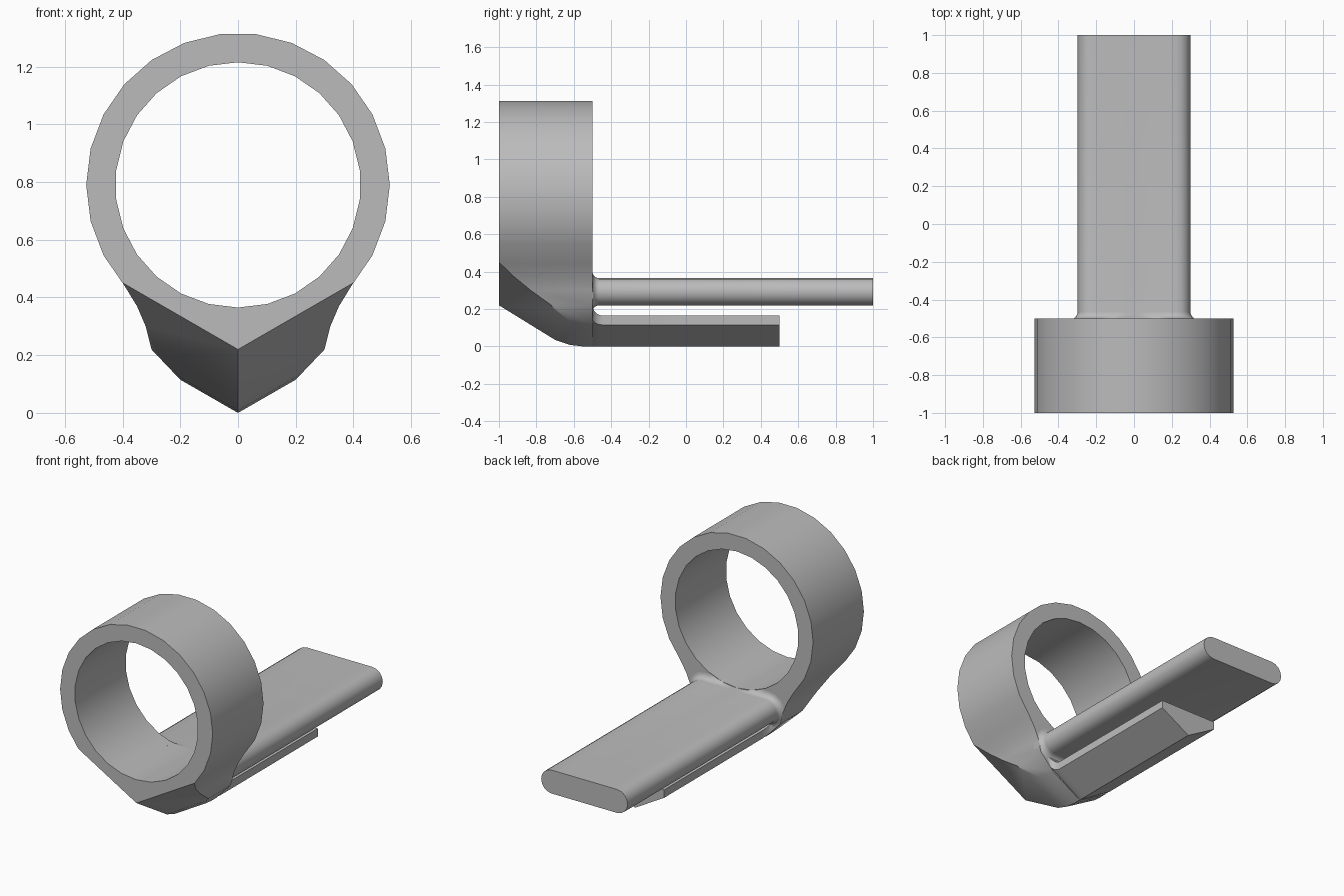
import bpy, bmesh
from math import sin, cos, pi, sqrt, radians
from mathutils import Vector

cube = bpy.data.objects.get("Cube")
if cube:
    bpy.data.objects.remove(cube, do_unlink=True)

grey = bpy.data.materials.new("plain_grey")
grey.use_nodes = True
colour = (0.5, 0.5, 0.5, 1)
grey.diffuse_color = colour
grey.node_tree.nodes["Principled BSDF"].inputs["Base Color"].default_value = colour

SLOPE = 0.577                    # slope of the V-shaped underside
CZ, OUTER, HOLE = 0.79, 0.526, 0.425
SIDES = 26
STEP = 2 * pi / SIDES
NECK = [(0.35, 0.37), (0.32, 0.30), (0.30, 0.22), (0.20, 0.115)]


def make_object(name, bm):
    bmesh.ops.recalc_face_normals(bm, faces=bm.faces)
    mesh = bpy.data.meshes.new(name)
    bm.to_mesh(mesh)
    bm.free()
    mesh.materials.append(grey)
    ob = bpy.data.objects.new(name, mesh)
    bpy.context.collection.objects.link(ob)
    return ob


def smooth(ob):
    bpy.ops.object.select_all(action='DESELECT')
    ob.select_set(True)
    bpy.context.view_layer.objects.active = ob
    bpy.ops.object.shade_smooth_by_angle(angle=radians(30))


def loft(sections):
    """Skin a list of (y, [(x, z), ...]) sections and cap both ends."""
    bm = bmesh.new()
    rings = [[bm.verts.new((x, y, z)) for x, z in pts] for y, pts in sections]
    for a, b in zip(rings, rings[1:]):
        for i in range(len(a)):
            j = (i + 1) % len(a)
            bm.faces.new((a[i], a[j], b[j], b[i]))
    bm.faces.new(rings[0])
    bm.faces.new(rings[-1])
    return bm


def mirrored(half):
    """Close a right-hand profile that runs from x=0 to x=0."""
    return half + [(-x, z) for x, z in reversed(half) if x > 1e-6]


# Ring and neck: one outline, with the chamfered keel sliced off underneath
half = [(OUTER * sin((k + 0.5) * STEP), CZ + OUTER * cos((k + 0.5) * STEP))
        for k in range(10)]
outline = mirrored(half + NECK + [(0, 0)])
bm = loft([(-1, outline), (-0.5, outline)])
keel = [(-1, 0.22), (-0.7, 0.035), (-0.62, 0.008), (-0.55, 0)]
for (y0, z0), (y1, z1) in zip(keel, keel[1:]):
    for side in (-1, 1):
        normal = Vector((side * SLOPE, (z1 - z0) / (y1 - y0), -1))
        cut = bmesh.ops.bisect_plane(
            bm, geom=bm.verts[:] + bm.edges[:] + bm.faces[:], dist=1e-5,
            plane_co=(0, y0, z0), plane_no=normal.normalized(), clear_outer=True)
        rim = [e for e in bm.edges if e.is_boundary]
        if rim:
            bmesh.ops.holes_fill(bm, edges=rim)
body = make_object("ring_body", bm)

# Bore the finger hole through the ring
circle = [(HOLE * sin(k * STEP), CZ + HOLE * cos(k * STEP)) for k in range(SIDES)]
cutter = make_object("hole_cutter", loft([(-1.2, circle), (-0.3, circle)]))
cutter.hide_render = True
mod = body.modifiers.new("hole", 'BOOLEAN')
mod.operation, mod.solver, mod.object = 'DIFFERENCE', 'EXACT', cutter
bpy.context.view_layer.update()
bored = bpy.data.meshes.new_from_object(
    body.evaluated_get(bpy.context.evaluated_depsgraph_get()))
body.modifiers.clear()
body.data = bored
bpy.data.objects.remove(cutter, do_unlink=True)
smooth(body)


def neck_width(z):
    pts = [half[-1]] + NECK
    for (xa, za), (xb, zb) in zip(pts, pts[1:]):
        if zb <= z <= za:
            return xb + (xa - xb) * (z - zb) / (za - zb)
    return z / SLOPE if z < 0.2 else half[-1][0]


def fit(x, z):
    """Keep a flared point within the neck and below the hole."""
    x = max(-neck_width(z), min(neck_width(z), x))
    return x, min(z, CZ - sqrt(HOLE ** 2 - x * x))


def flares(radius, steps=6):
    """Fillet offsets along y, starting inside the body."""
    yield -0.55, radius
    for i in range(steps + 1):
        a = i / steps * pi / 2
        yield -0.5 + radius * (1 - cos(a)), radius * (1 - sin(a))


# Flat plate with rounded edges
def plate_section(d):
    r, cx, cz, n = 0.073, 0.225, 0.292, 8
    arc = [(cx + (r + d) * cos(a), cz + (r + d) * sin(a))
           for a in [pi / 2 - pi * i / n for i in range(n + 1)]]
    top = [(cx * i / 6, cz + r + d) for i in range(6)]
    pts = mirrored(top + arc)
    return [fit(x, z) for x, z in pts] if d > 1e-4 else pts


plate = [(y, plate_section(d)) for y, d in flares(0.035)]
smooth(make_object("upper_plate", loft(plate + [(1, plate_section(0))])))


# Keel rail under the plate
def rail_section(d):
    w, top = 0.2 + d, 0.165 + d
    pts = mirrored([(0, top), (w, top), (w, w * SLOPE), (0, 0)])
    return [fit(x, z) for x, z in pts] if d > 1e-4 else pts


rail = [(y, rail_section(d)) for y, d in flares(0.055)]
smooth(make_object("lower_rail", loft(rail + [(0.5, rail_section(0))])))
